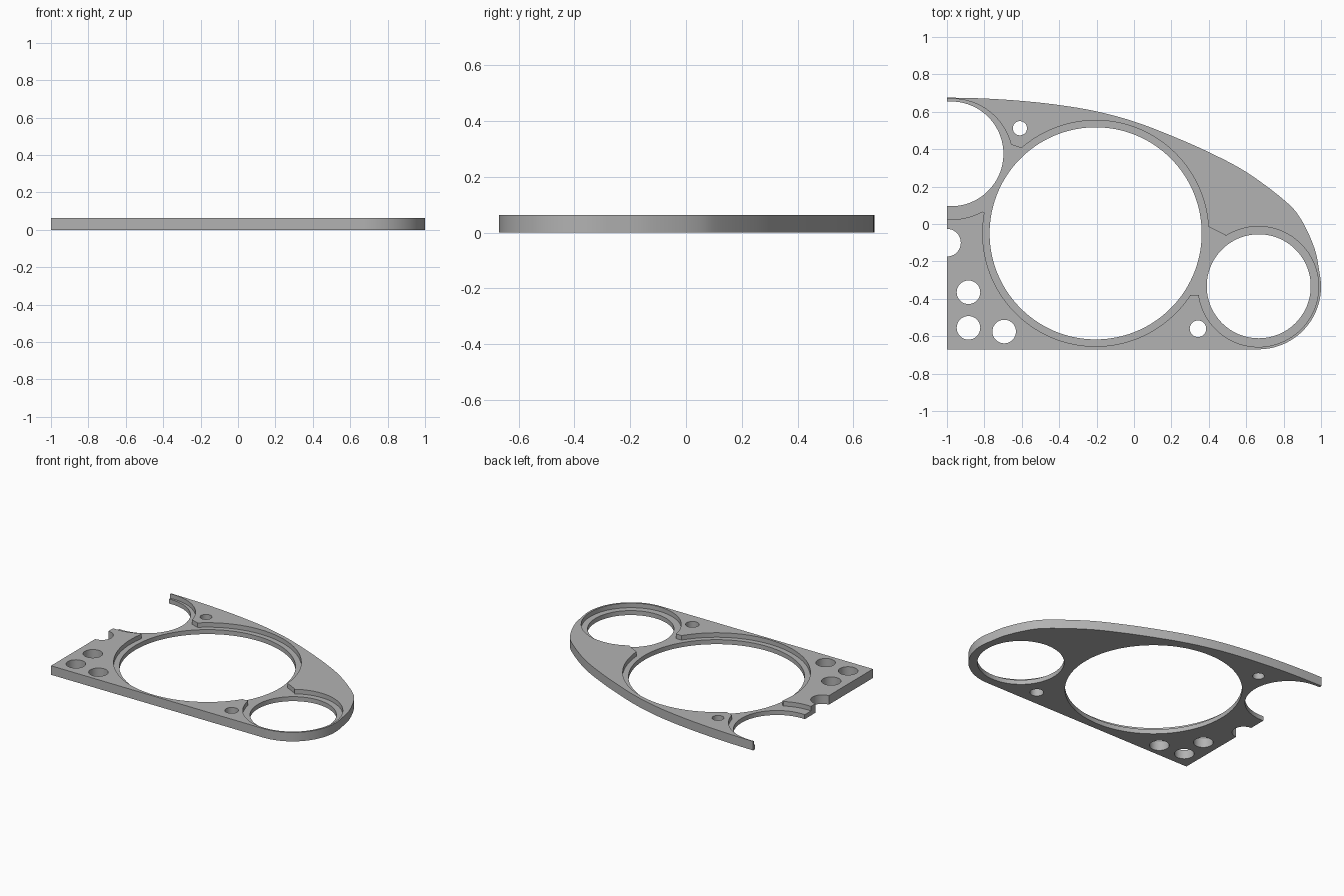
import bpy, bmesh, math
from mathutils import Vector

if "Cube" in bpy.data.objects:
    bpy.data.objects.remove(bpy.data.objects["Cube"], do_unlink=True)

HEIGHT, LEDGE = 0.064, 0.032

grey = bpy.data.materials.new("plain_grey")
grey.use_nodes = True
colour = (0.45, 0.45, 0.45, 1)
grey.diffuse_color = colour
grey.node_tree.nodes["Principled BSDF"].inputs["Base Color"].default_value = colour


def prism(name, points, bottom, top):
    """Extrude a flat outline between two heights."""
    bm = bmesh.new()
    face = bm.faces.new([bm.verts.new((x, y, bottom)) for x, y in points])
    result = bmesh.ops.extrude_face_region(bm, geom=[face])
    raised = [v for v in result["geom"] if isinstance(v, bmesh.types.BMVert)]
    bmesh.ops.translate(bm, verts=raised, vec=(0, 0, top - bottom))
    bmesh.ops.recalc_face_normals(bm, faces=bm.faces)
    mesh = bpy.data.meshes.new(name)
    bm.to_mesh(mesh)
    bm.free()
    mesh.materials.append(grey)
    obj = bpy.data.objects.new(name, mesh)
    bpy.context.collection.objects.link(obj)
    return obj


def arc(x, y, r, start=0, end=360, steps=96):
    span = math.radians(end - start)
    count = steps if end - start == 360 else steps + 1
    return [(x + r * math.cos(math.radians(start) + span * i / steps),
             y + r * math.sin(math.radians(start) + span * i / steps)) for i in range(count)]


def spline(points, steps=6):
    """Smooth curve through the given points."""
    p = [Vector(q) for q in points]
    p = [2 * p[0] - p[1]] + p + [2 * p[-1] - p[-2]]
    out = []
    for a, b, c, d in zip(p, p[1:], p[2:], p[3:]):
        for i in range(steps):
            t = i / steps
            q = (2 * b + (c - a) * t + (2 * a - 5 * b + 4 * c - d) * t ** 2
                 + (3 * b - a - 3 * c + d) * t ** 3) / 2
            out.append((q.x, q.y))
    return out + [tuple(points[-1])]


# Plate: straight bottom edge, round right end, sweeping top edge
round_end = arc(0.665, -0.335, 0.335, -90, 10, 40)
sweep = spline([round_end[-1], (0.965, -0.13), (0.89, 0.03), (0.8, 0.13), (0.6, 0.278),
                (0.4, 0.384), (0.2, 0.472), (0, 0.548), (-0.2, 0.602), (-0.4, 0.636),
                (-0.6, 0.658), (-0.8, 0.671), (-1, 0.676)])
plate = prism("panel_plate", [(-1, -0.67)] + round_end + sweep[1:], 0, HEIGHT)

# Recesses round the three large openings, and the channels that join them
cutters = []
pockets = [arc(-0.205, -0.05, 0.604, steps=160),
           arc(0.665, -0.335, 0.322),
           arc(-0.97, 0.347, 0.322),
           [(-0.675, 0.43), (-0.6, 0.405), (-0.5, 0.2), (-0.8, 0.06), (-0.82, 0.07)],
           [(0.39, -0.01), (0.49, -0.06), (0.5, -0.3), (0.35, -0.38), (0.29, -0.38),
            (0.25, -0.2)]]
for points in pockets:
    cutters.append(prism("recess_cutter", points, LEDGE, 0.2))

# Through openings: large, small, left half, edge notch, then screw and switch holes
holes = [(-0.205, -0.05, 0.567), (0.667, -0.333, 0.278), (-0.978, 0.375, 0.28),
         (-1, -0.1, 0.074), (-0.885, -0.365, 0.063), (-0.885, -0.555, 0.063),
         (-0.694, -0.575, 0.063), (-0.61, 0.512, 0.038), (0.342, -0.56, 0.044)]
for x, y, r in holes:
    points = arc(x, y, r, steps=160 if r > 0.5 else 96 if r > 0.2 else 48)
    cutters.append(prism("hole_cutter", points, -0.1, 0.25))

bpy.ops.object.select_all(action="DESELECT")
bpy.context.view_layer.objects.active = plate
plate.select_set(True)
for cutter in cutters:
    cutter.hide_render = True
    cut = plate.modifiers.new("cut", "BOOLEAN")
    cut.operation, cut.solver, cut.object = "DIFFERENCE", "EXACT", cutter
    bpy.ops.object.modifier_apply(modifier=cut.name)
    bpy.data.objects.remove(cutter, do_unlink=True)

bpy.ops.object.shade_smooth_by_angle(angle=math.radians(30))
